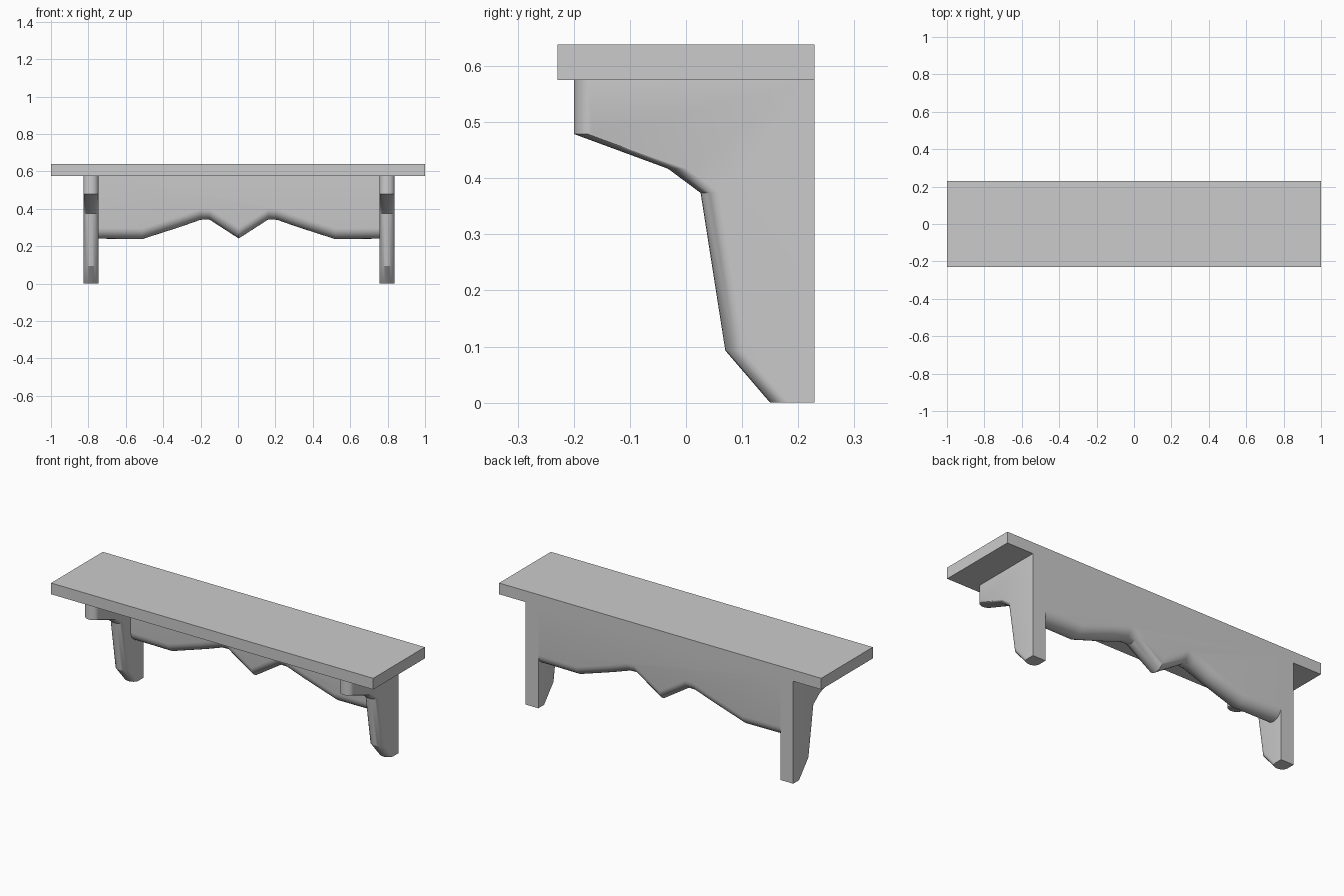
import bpy, bmesh, math

if "Cube" in bpy.data.objects:
    bpy.data.objects.remove(bpy.data.objects["Cube"])

BACK, UNDER, TOP = 0.229, 0.575, 0.638
SEGMENTS = 12


def finish(name, bm):
    bmesh.ops.recalc_face_normals(bm, faces=bm.faces)
    mesh = bpy.data.meshes.new(name)
    bm.to_mesh(mesh)
    bm.free()
    obj = bpy.data.objects.new(name, mesh)
    bpy.context.collection.objects.link(obj)
    bpy.ops.object.select_all(action='DESELECT')
    obj.select_set(True)
    bpy.context.view_layer.objects.active = obj
    bpy.ops.object.shade_smooth_by_angle(angle=math.radians(30))
    return obj


def nosed_board(name, edge, corners, start, width, shift, to_xyz):
    """Board lofted across its thickness; its shaped edge bulges in a half round.
    edge: tangent line of the rounding, shift: full bulge, to_xyz: (u, v, w) -> xyz."""
    bm = bmesh.new()
    rings = []
    for i in range(SEGMENTS + 1):
        a = math.pi * i / SEGMENTS
        w = start + width * (1 - math.cos(a)) / 2
        b = math.sin(a)
        pts = [(u + shift[0] * b, v + shift[1] * b) for u, v in edge] + corners
        rings.append([bm.verts.new(to_xyz(u, v, w)) for u, v in pts])
    n = len(rings[0])
    for r, s in zip(rings, rings[1:]):
        for k in range(n):
            m = (k + 1) % n
            bm.faces.new((r[k], r[m], s[m], s[k]))
    bm.faces.new(rings[0])
    bm.faces.new(rings[-1])
    return finish(name, bm)


# Shelf top
bm = bmesh.new()
bmesh.ops.create_cube(bm, size=1)
bmesh.ops.scale(bm, vec=(2, 2 * BACK, TOP - UNDER), verts=bm.verts)
bmesh.ops.translate(bm, vec=(0, 0, (TOP + UNDER) / 2), verts=bm.verts)
finish("shelf_top", bm)

# Side brackets with rounded front edges (profile in y, z)
bracket_edge = [(-0.167, UNDER), (-0.167, 0.479), (0.001, 0.417),
                (0.059, 0.374), (0.103, 0.093), (0.183, 0)]
for name, x in (("left_bracket", -0.826), ("right_bracket", 0.757)):
    nosed_board(name, bracket_edge, [(BACK, 0), (BACK, UNDER)], x, 0.08,
                (-0.033, 0), lambda y, z, w: (w, y, z))

# Back panel with a wavy, rounded lower edge (profile in x, z)
half = [(0.158, 0.4), (0.205, 0.398), (0.31, 0.361), (0.515, 0.295)]
cx = 0.004
lower_edge = ([(-0.746, 0.297)] + [(cx - x, z) for x, z in reversed(half)]
              + [(cx, 0.298)] + [(cx + x, z) for x, z in half] + [(0.757, 0.297)])
nosed_board("back_panel", lower_edge, [(0.757, UNDER), (-0.746, UNDER)],
            BACK - 0.115, 0.115, (0, -0.057), lambda x, z, w: (x, w, z))
